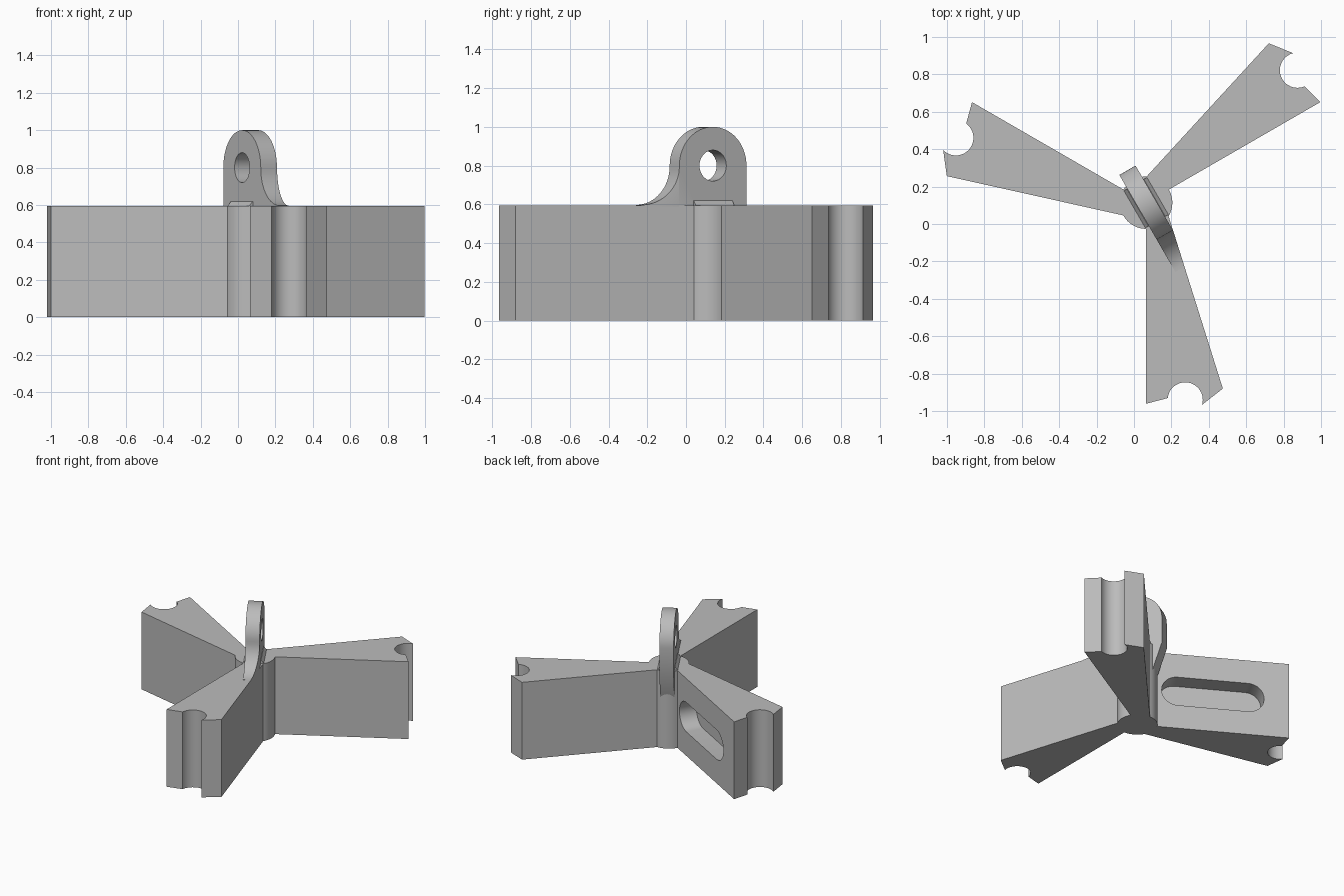
import bpy, bmesh
from math import radians, sin, cos, pi, sqrt
from mathutils import Matrix, Vector

CENTRE = Vector((0.065, 0.114, 0))
HEIGHT = 0.595
HUB_R = 0.14
ARM_R = 1.075
TURN = radians(120)

if "Cube" in bpy.data.objects:
    bpy.data.objects.remove(bpy.data.objects["Cube"], do_unlink=True)

grey = bpy.data.materials.new("plain_grey")
grey.use_nodes = True
grey.diffuse_color = (0.5, 0.5, 0.5, 1)
grey.node_tree.nodes["Principled BSDF"].inputs["Base Color"].default_value = grey.diffuse_color


def arc(cx, cy, r, start, end, steps):
    angles = [radians(start + (end - start) * i / steps) for i in range(steps + 1)]
    return [(cx + r * cos(a), cy + r * sin(a)) for a in angles]


def prism(name, outline, low, high, matrix, clip=None):
    """Extrude a 2D outline from low to high, then place it with a matrix."""
    bm = bmesh.new()
    face = bm.faces.new([bm.verts.new((x, y, low)) for x, y in outline])
    top = bmesh.ops.extrude_face_region(bm, geom=[face])["geom"]
    bmesh.ops.translate(bm, vec=(0, 0, high - low),
                        verts=[v for v in top if isinstance(v, bmesh.types.BMVert)])
    bm.transform(matrix)
    if clip:
        cut = bmesh.ops.bisect_plane(bm, geom=bm.verts[:] + bm.edges[:] + bm.faces[:],
                                     plane_co=clip[0], plane_no=clip[1], clear_outer=True)
        bmesh.ops.holes_fill(bm, edges=[e for e in bm.edges if e.is_boundary])
    bmesh.ops.recalc_face_normals(bm, faces=bm.faces[:])
    mesh = bpy.data.meshes.new(name)
    bm.to_mesh(mesh)
    bm.free()
    mesh.materials.append(grey)
    obj = bpy.data.objects.new(name, mesh)
    bpy.context.collection.objects.link(obj)
    return obj


def activate(obj):
    bpy.ops.object.select_all(action="DESELECT")
    obj.select_set(True)
    bpy.context.view_layer.objects.active = obj


def carve(obj, cutter):
    activate(obj)
    mod = obj.modifiers.new("cut", "BOOLEAN")
    mod.operation, mod.solver, mod.object = "DIFFERENCE", "EXACT", cutter
    bpy.ops.object.modifier_apply(modifier=mod.name)
    bpy.data.objects.remove(cutter, do_unlink=True)


# One arm's outline: radial side, notched tip, slanted side, then the hub arc
mid = radians(-90 + 11.2)
notch = arc(ARM_R * cos(mid), ARM_R * sin(mid), 0.094, 174, -16, 24)
arm = [(0, -HUB_R), (0, -ARM_R)] + notch + [(0.41, -0.994)]
arm += arc(0, 0, HUB_R, -31, 30, 12)[:-1]

# Three-armed body
outline = []
for k in range(3):
    rot = Matrix.Rotation(TURN * k, 2)
    outline += [tuple(rot @ Vector(p)) for p in arm]
body = prism("three_arm_body", outline, 0, HEIGHT, Matrix.Translation(CENTRE))

# Rounded slot sunk into the radial side of each arm
slot = arc(-0.285, 0.298, 0.113, -90, 90, 16) + arc(-0.785, 0.298, 0.113, 90, 270, 16)
side_axes = Matrix(((0, 0, 1, 0), (1, 0, 0, 0), (0, 1, 0, 0), (0, 0, 0, 1)))
for k in range(3):
    place = Matrix.Translation(CENTRE) @ Matrix.Rotation(TURN * k, 4, "Z") @ side_axes
    carve(body, prism("slot_cutter", slot, -0.05, 0.13, place))

# Upright lug, flared into the front arm and tapered down to the hub behind
lug_axes = (Matrix.Translation(CENTRE) @ Matrix.Rotation(radians(-60), 4, "Z")
            @ Matrix.Rotation(pi / 2, 4, "X"))
slant = Vector((0.954, 0.3, 0))
lug_outline = arc(0, 0.8, 0.2, 0, 180, 32)
lug_outline += [(-0.2, HEIGHT), (-0.12, 0.36), (0.1, 0.36), (0.1, 0.59), (0.4, 0.59)]
lug_outline += arc(0.4, 0.797, 0.2, 270, 180, 16)[:-1]
lug = prism("eye_lug", lug_outline, -0.05, 0.05, lug_axes,
            clip=(CENTRE + Vector((0.41, -0.994, 0)), slant))
carve(lug, prism("eye_cutter", arc(0, 0.8, 0.08, 0, 350, 35), -0.2, 0.2, lug_axes))

# Small weld-like flare at the foot of the lug
foot_axes = lug_axes @ Matrix.Rotation(pi / 2, 4, "Y")
foot = [(-0.075, 0.59), (0.075, 0.59), (0.052, 0.62), (-0.052, 0.62)]
flare = prism("lug_foot_flare", foot, -0.115, 0.115, foot_axes)

for obj in (body, lug, flare):
    activate(obj)
    bpy.ops.object.shade_smooth_by_angle(angle=radians(25))
